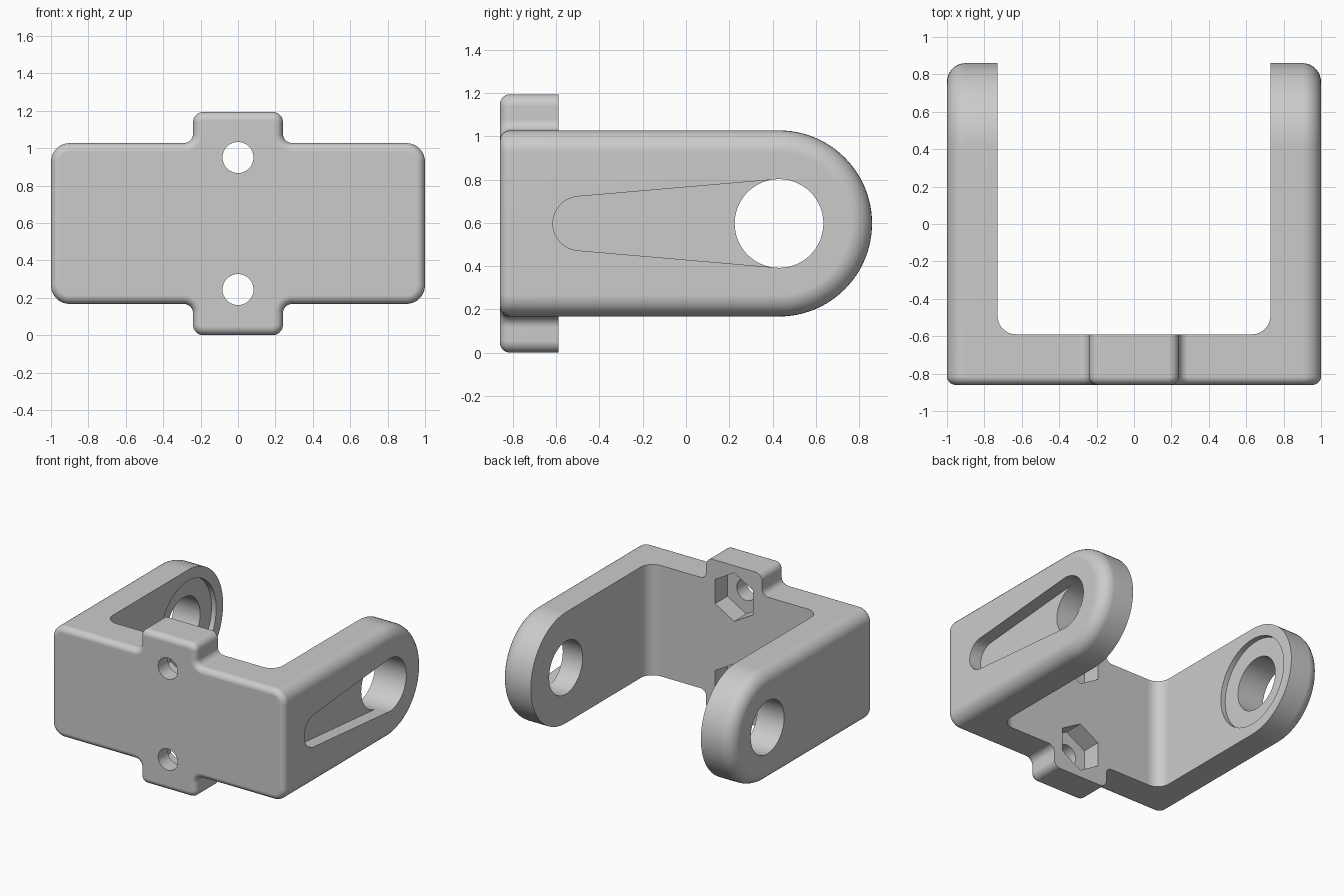
import bpy, bmesh
from math import sin, cos, pi, radians
from mathutils import Vector

if "Cube" in bpy.data.objects:
    bpy.data.objects.remove(bpy.data.objects["Cube"], do_unlink=True)

MID = 0.597                      # mid height of the bracket
FRONT, BACK = -0.86, -0.59       # base plate thickness
INNER, OUTER = 0.73, 1.0         # arm thickness
HALF = 0.43                      # half height of body and tip radius
PIVOT = 0.43                     # y of the pivot holes

grey = bpy.data.materials.new("light_grey")
grey.use_nodes = True
grey.diffuse_color = (0.6, 0.6, 0.6, 1)
grey.node_tree.nodes["Principled BSDF"].inputs["Base Color"].default_value = (0.6, 0.6, 0.6, 1)


def arc(cx, cy, r, start, end, steps):
    angles = [radians(start + (end - start) * i / steps) for i in range(steps + 1)]
    return [(cx + r * cos(t), cy + r * sin(t)) for t in angles]


def circle(cx, cy, r, sides=64, turn=0):
    return arc(cx, cy, r, turn, turn + 360, sides)[:-1]


def rounded(corners, steps=8):
    """Outline with every right-angled corner (x, y, radius) filleted."""
    pts = []
    for i, (x, y, r) in enumerate(corners):
        p = Vector((x, y))
        u = (Vector(corners[i - 1][:2]) - p).normalized()
        v = (Vector(corners[(i + 1) % len(corners)][:2]) - p).normalized()
        c = p + (u + v) * r
        for k in range(steps + 1):
            t = pi / 2 * k / steps
            pts.append(tuple(c - (v * cos(t) + u * sin(t)) * r))
    return pts


def prism(name, pts, axis, lo, hi, bevel=0, pick=None):
    """Extrude an outline along an axis and round the picked edges."""
    place = {"x": lambda a, b, h: (h, a, b),
             "y": lambda a, b, h: (a, h, b),
             "z": lambda a, b, h: (a, b, h)}[axis]
    bm = bmesh.new()
    rings = [[bm.verts.new(place(a, b, h)) for a, b in pts] for h in (lo, hi)]
    for ring in rings:
        bm.faces.new(ring)
    n = len(pts)
    for i in range(n):
        j = (i + 1) % n
        bm.faces.new((rings[0][i], rings[0][j], rings[1][j], rings[1][i]))
    bmesh.ops.recalc_face_normals(bm, faces=bm.faces)
    if bevel:
        edges = [e for e in bm.edges if pick(e.verts[0].co, e.verts[1].co)]
        bmesh.ops.bevel(bm, geom=edges, offset=bevel, offset_type='OFFSET', segments=8,
                        profile=0.5, affect='EDGES', clamp_overlap=False)
    mesh = bpy.data.meshes.new(name)
    bm.to_mesh(mesh)
    bm.free()
    mesh.materials.append(grey)
    obj = bpy.data.objects.new(name, mesh)
    bpy.context.collection.objects.link(obj)
    return obj


def activate(obj):
    bpy.ops.object.select_all(action='DESELECT')
    obj.select_set(True)
    bpy.context.view_layer.objects.active = obj


def combine(obj, tool, operation='DIFFERENCE'):
    activate(obj)
    mod = obj.modifiers.new("combine", 'BOOLEAN')
    mod.operation, mod.solver, mod.object = operation, 'EXACT', tool
    bpy.ops.object.modifier_apply(modifier=mod.name)
    bpy.data.objects.remove(tool, do_unlink=True)


def finish(obj):
    activate(obj)
    bpy.ops.object.shade_smooth_by_angle(angle=radians(30))
    obj.modifiers.new("flat_faces", 'WEIGHTED_NORMAL').keep_sharp = True


def slot_cutter():
    # Tapered slot widening towards the pivot hole
    wide = arc(PIVOT, MID, 0.204, -95, 95, 32)
    tip = arc(-0.49, MID, 0.125, 95, 265, 24)
    return prism("slot_cutter", wide + tip, "x", OUTER - 0.1, OUTER + 0.1)


# Base plate with a tab above and below
quarter = [(OUTER, HALF, 0.1), (0.24, HALF, 0.05), (0.24, MID, 0.055)]
corners = []
for sx, sz in ((1, 1), (-1, 1), (-1, -1), (1, -1)):
    part = [(sx * x, MID + sz * z, r) for x, z, r in quarter]
    corners += part if sx == sz else part[::-1]
plate = prism("base_plate", rounded(corners), "y", FRONT, BACK, 0.046,
              lambda a, b: max(a.y, b.y) < FRONT + 0.001)

# Screw holes with hexagonal nut pockets
for side in (-1, 1):
    z = MID + side * 0.353
    combine(plate, prism("screw_cutter", circle(0, z, 0.083, 48), "y", -1, 0))
    combine(plate, prism("nut_cutter", circle(0, z, 0.188, 6, 30), "y", BACK - 0.15, 0))
combine(plate, slot_cutter())
finish(plate)

# Arms with rounded tips, inner coves and pivot holes
for side, label in ((1, "left"), (-1, "right")):
    outline = [(BACK, MID - HALF)] + arc(PIVOT, MID, HALF, -90, 90, 48) + [(BACK, MID + HALF)]
    arm = prism(label + "_arm", outline, "x", side * INNER, side * OUTER, 0.1,
                lambda a, b: min(abs(a.x), abs(b.x)) > OUTER - 0.001
                and max(a.y, b.y) > BACK + 0.001)
    cove = arc(INNER - 0.1, BACK + 0.1, 0.1, -90, 0, 8) + [(0.8, BACK + 0.1), (0.8, BACK)]
    cove = [(side * x, y) for x, y in cove]
    combine(arm, prism("cove", cove, "z", MID - HALF, MID + HALF), 'UNION')
    combine(arm, prism("pivot_cutter", circle(PIVOT, MID, 0.205), "x", side * 0.5, side * 1.2))
    if side > 0:
        combine(arm, slot_cutter())
    else:
        # Shallow round seat on the inner face
        combine(arm, prism("seat_cutter", circle(PIVOT, MID, 0.345), "x", -INNER - 0.04, -0.6))
    finish(arm)
